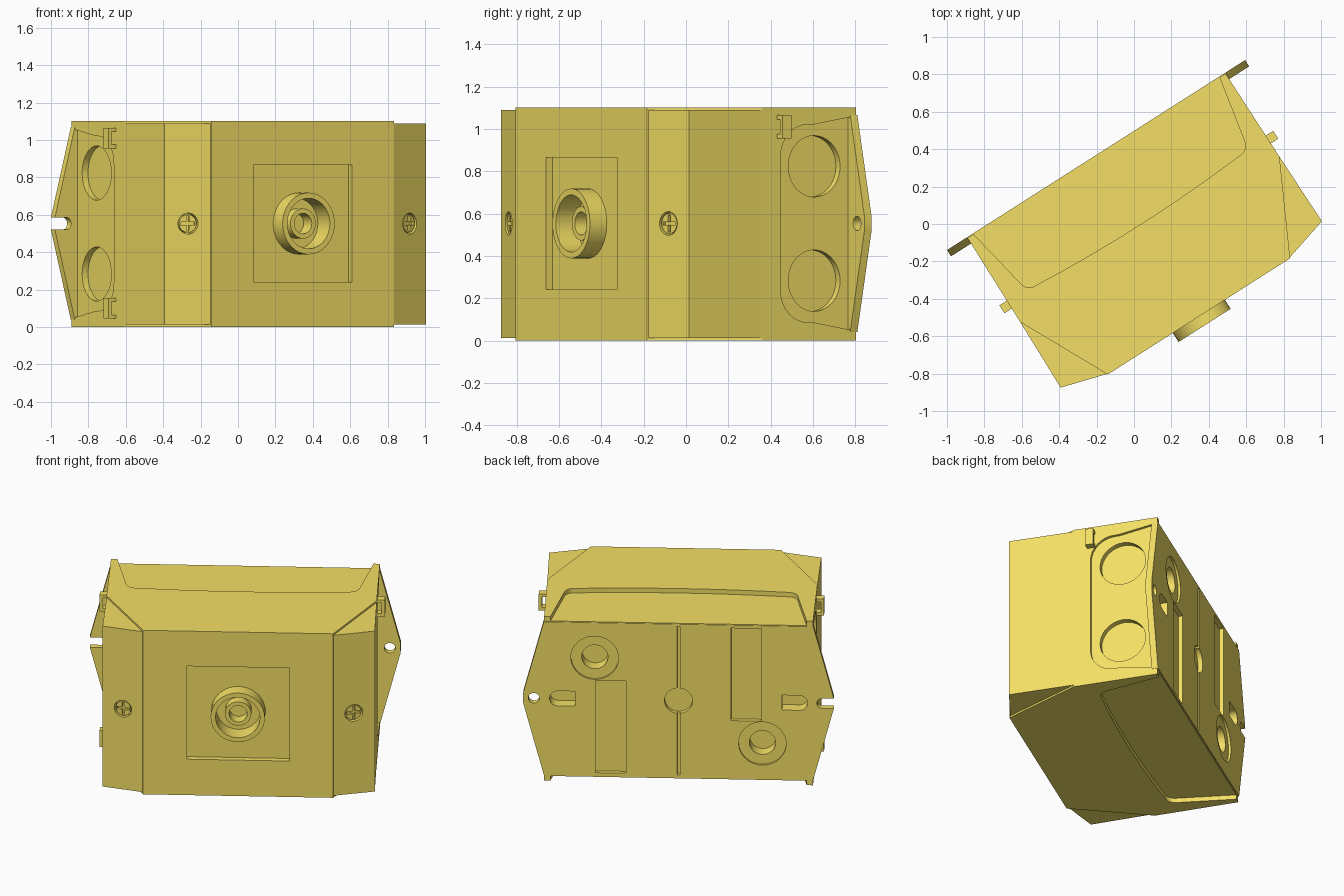
import bpy, bmesh, math
from mathutils import Matrix, Vector

if "Cube" in bpy.data.objects:
    bpy.data.objects.remove(bpy.data.objects["Cube"])

# Everything is modelled in a straight frame (u = width, v = depth, z), then turned
WORLD = Matrix.Translation((0.023, 0.0145, 0)) @ Matrix.Rotation(math.radians(32.5), 4, 'Z')
MID = 0.553
yellow = bpy.data.materials.new("yellow_plastic")
yellow.diffuse_color = (0.9, 0.74, 0.13, 1)
yellow.use_nodes = True
yellow.node_tree.nodes["Principled BSDF"].inputs["Base Color"].default_value = yellow.diffuse_color


def add(name, bm, mat=None):
    bmesh.ops.recalc_face_normals(bm, faces=bm.faces[:])
    if mat:
        bm.transform(mat)
    me = bpy.data.meshes.new(name)
    bm.to_mesh(me)
    bm.free()
    me.materials.append(yellow)
    ob = bpy.data.objects.new(name, me)
    ob.matrix_world = WORLD
    bpy.context.collection.objects.link(ob)
    return ob


def prism(name, pts, axis, lo, hi, mat=None):
    """Extrude a 2D outline along u, v or z."""
    place = {'u': lambda p, h: (h, p[0], p[1]),
             'v': lambda p, h: (p[0], h, p[1]),
             'z': lambda p, h: (p[0], p[1], h)}[axis]
    bm = bmesh.new()
    a = [bm.verts.new(place(p, lo)) for p in pts]
    b = [bm.verts.new(place(p, hi)) for p in pts]
    bm.faces.new(a)
    bm.faces.new(b)
    n = len(pts)
    for i in range(n):
        j = (i + 1) % n
        bm.faces.new((a[i], a[j], b[j], b[i]))
    return add(name, bm, mat)


def arc(cx, cy, r, a0=0, a1=360, n=36):
    full = abs(a1 - a0) == 360
    return [(cx + r * math.cos(t), cy + r * math.sin(t))
            for t in (math.radians(a0 + (a1 - a0) * i / n) for i in range(n if full else n + 1))]


def rect(x0, x1, y0, y1):
    return [(x0, y0), (x1, y0), (x1, y1), (x0, y1)]


def combine(target, tools, op='DIFFERENCE'):
    """Boolean the tools into the target, then remove them."""
    for t in tools:
        m = target.modifiers.new("bool", 'BOOLEAN')
        m.operation, m.solver, m.object = op, 'EXACT', t
        t.hide_render = True
    bpy.context.view_layer.update()
    ev = target.evaluated_get(bpy.context.evaluated_depsgraph_get())
    me = bpy.data.meshes.new_from_object(ev)
    target.modifiers.clear()
    target.data = me
    for t in tools:
        bpy.data.objects.remove(t)


# Housing body
half = [(0.818, 0.415), (0.822, -0.115), (0.578, -0.603)]
body = prism("housing", half + [(-u, v) for u, v in reversed(half)], 'z', 0, 1.1)

# Shallow recesses on top and bottom: bowed front edge with rounded corners
bow = [(0.64 * i / 8, -0.02 + 0.025 * (i / 8) ** 2) for i in range(-8, 9)]
right = arc(0.65, 0.065, 0.06, -80, -8, 6)
outline = ([(-0.79, 0.47)] + [(-u, v) for u, v in reversed(right)] + bow
           + right + [(0.79, 0.47)])
cuts = [prism("cut", outline, 'z', 1.07, 1.2), prism("cut", outline, 'z', -0.1, 0.03)]

# Side recesses and their round knock-outs
upper = [(0.45, 1.065), (0.38, 1.055), (0.17, 1.02)] + arc(0.14, 0.87, 0.15, 90, 180, 8)
panel = upper + [(v, 2 * MID - z) for v, z in reversed(upper)]
for s in (-1, 1):
    cuts.append(prism("cut", panel, 'u', s * 0.802, s * 0.9))
    for dz in (-0.27, 0.27):
        cuts.append(prism("cut", arc(0.19, MID + dz, 0.145), 'u', s * 0.765, s * 0.95))

# Square front recess with a well for the round fitting
cuts.append(prism("cut", rect(-0.312, 0.312, MID - 0.312, MID + 0.312), 'v', -0.566, -0.7))
cuts.append(prism("cut", arc(0, MID, 0.15), 'v', -0.5, -0.75))
combine(body, cuts)

# Hexagonal back plate with pointed mounting ears, one slotted and one drilled
ear = [(0.82, 0.04), (0.945, MID - 0.035), (0.945, MID + 0.035), (0.82, 1.066)]
plate = prism("back_plate", ear + [(-u, z) for u, z in reversed(ear)], 'v', 0.38, 0.42)
combine(body, [plate], 'UNION')
notch = [(-1.1, MID + 0.033)] + arc(-0.875, MID, 0.033, 90, -90, 10) + [(-1.1, MID - 0.033)]
cuts = [prism("cut", notch, 'v', 0.3, 0.5),
        prism("cut", arc(0.88, MID, 0.034, n=24), 'v', 0.3, 0.5)]

# Back face: split line, centre pocket, and details repeated by a half turn
cuts.append(prism("cut", rect(-0.008, 0.008, 0.055, 1.05), 'v', 0.395, 0.5))
cuts.append(prism("cut", arc(0, MID, 0.085), 'v', 0.39, 0.5))
for s in (-1, 1):
    def turn(pts):
        return [(s * u, MID + s * (z - MID)) for u, z in pts]
    cuts += [prism("cut", turn(rect(0.32, 0.505, 0.06, 0.68)), 'v', 0.393, 0.5),
             prism("cut", turn(arc(0.51, 0.83, 0.145)), 'v', 0.405, 0.5),
             prism("cut", turn(arc(0.51, 0.83, 0.08)), 'v', 0.32, 0.5),
             prism("cut", turn([(0.63, MID - 0.05)] + arc(0.735, MID, 0.05, -90, 90, 10)
                               + [(0.63, MID + 0.05)]), 'v', 0.34, 0.5)]
combine(body, cuts)

# Round front fitting: cup with an inner socket
profile = [(0.165, -0.55), (0.165, -0.66), (0.135, -0.66), (0.135, -0.54), (0.08, -0.54),
           (0.08, -0.605), (0.055, -0.605), (0.055, -0.525), (0, -0.525)]
bm = bmesh.new()
vs = [bm.verts.new((r, v, MID)) for r, v in profile]
es = [bm.edges.new(p) for p in zip(vs, vs[1:])]
bmesh.ops.spin(bm, geom=vs + es, cent=(0, 0, MID), axis=(0, 1, 0),
               angle=2 * math.pi, steps=36, use_duplicate=False)
bmesh.ops.remove_doubles(bm, verts=bm.verts[:], dist=1e-4)
fitting = add("front_fitting", bm)
# Make the open shell face outwards (outer wall normals point away from the axis)
wall = max(fitting.data.polygons, key=lambda p: Vector((p.center.x, p.center.z - MID)).length)
if wall.normal.x * wall.center.x + wall.normal.z * (wall.center.z - MID) < 0:
    fitting.data.flip_normals()

# Bevelled front corner blocks with sunken cross-head screws
for s, side in ((-1, "left"), (1, "right")):
    pts = [(0.822, -0.115), (0.828, -0.527), (0.581, -0.598), (0.56, -0.5), (0.7, -0.15)]
    block = prism(side + "_corner", [(s * u, v) for u, v in pts], 'z', 0.012, 1.088)
    at = (Matrix.Translation((s * 0.703, -0.565, MID))
          @ Matrix.Rotation(s * math.radians(16.3), 4, 'Z'))
    combine(block, [prism("cut", arc(0, 0, 0.056, n=28), 'v', -0.1, 0.04, at)])
    screw = prism(side + "_screw", arc(0, 0, 0.048, n=28), 'v', 0.045, 0.008, at)
    combine(screw, [prism("cut", rect(-0.04, 0.04, -0.008, 0.008), 'v', -0.05, 0.025, at),
                    prism("cut", rect(-0.008, 0.008, -0.04, 0.04), 'v', -0.05, 0.025, at)])

# Small loop-shaped side clips: two on the left, one on the right
for s, z in ((-1, 1.01), (-1, 0.1), (1, 1.01)):
    loop = [(0.81, -0.055), (0.868, -0.055), (0.868, 0.055), (0.81, 0.055),
            (0.81, 0.035), (0.848, 0.035), (0.848, -0.035), (0.81, -0.035)]
    prism("side_clip", [(s * u, z + h) for u, h in loop], 'v', -0.03, 0.02)

# Smooth the round walls, keep real edges sharp
bpy.ops.object.select_all(action='DESELECT')
for ob in bpy.context.scene.objects:
    ob.select_set(True)
bpy.context.view_layer.objects.active = body
bpy.ops.object.shade_smooth_by_angle(angle=math.radians(20))
